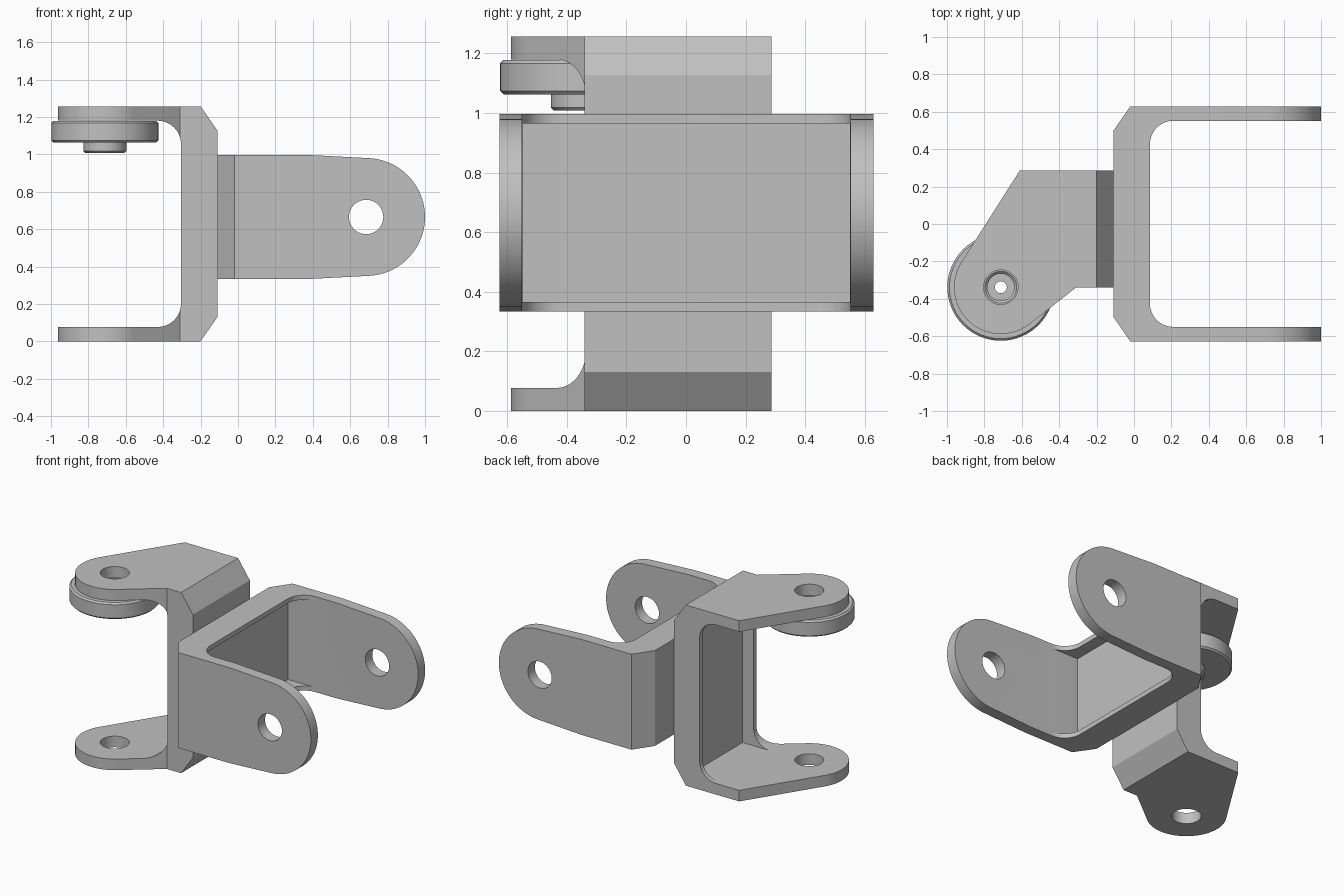
import bpy, bmesh
from math import sin, cos, pi, atan2, acos, hypot, radians

cube = bpy.data.objects.get("Cube")
if cube:
    bpy.data.objects.remove(cube, do_unlink=True)

GREY = (0.53, 0.53, 0.53, 1)
metal = bpy.data.materials.new("light_grey_metal")
metal.use_nodes = True
metal.diffuse_color = GREY
metal.node_tree.nodes["Principled BSDF"].inputs["Base Color"].default_value = GREY


def make_object(name, bm):
    bmesh.ops.recalc_face_normals(bm, faces=bm.faces)
    mesh = bpy.data.meshes.new(name)
    bm.to_mesh(mesh)
    bm.free()
    mesh.materials.append(metal)
    obj = bpy.data.objects.new(name, mesh)
    bpy.context.collection.objects.link(obj)
    return obj


def prism(name, points, axis, lo, hi):
    """Extrude a flat outline along Y or Z."""
    place = (lambda u, v, w: (u, w, v)) if axis == "Y" else (lambda u, v, w: (u, v, w))
    bm = bmesh.new()
    low = [bm.verts.new(place(u, v, lo)) for u, v in points]
    high = [bm.verts.new(place(u, v, hi)) for u, v in points]
    bm.faces.new(low)
    bm.faces.new(high)
    for i in range(len(points)):
        j = (i + 1) % len(points)
        bm.faces.new((low[i], low[j], high[j], high[i]))
    return make_object(name, bm)


def select(obj):
    bpy.ops.object.select_all(action="DESELECT")
    obj.select_set(True)
    bpy.context.view_layer.objects.active = obj


def boolean(obj, cutter, operation):
    cutter.hide_render = True
    mod = obj.modifiers.new("cut", "BOOLEAN")
    mod.operation, mod.object, mod.solver = operation, cutter, "EXACT"
    select(obj)
    bpy.ops.object.modifier_apply(modifier=mod.name)
    bpy.data.objects.remove(cutter, do_unlink=True)


def smooth(obj):
    select(obj)
    bpy.ops.object.shade_smooth_by_angle(angle=radians(25))


def arc(centre, r, a0, a1, steps):
    return [(centre[0] + r * cos(a0 + (a1 - a0) * i / steps),
             centre[1] + r * sin(a0 + (a1 - a0) * i / steps)) for i in range(steps + 1)]


def rounded_tip(start, end, centre, r):
    """Counter-clockwise arc joined tangentially to the points start and end."""
    def tangent(p, side):
        dx, dy = p[0] - centre[0], p[1] - centre[1]
        return atan2(dy, dx) + side * acos(r / hypot(dx, dy))
    a0, a1 = tangent(start, 1), tangent(end, -1)
    while a1 < a0:
        a1 += 2 * pi
    while a1 - a0 > 2 * pi:
        a1 -= 2 * pi
    return [start] + arc(centre, r, a0, a1, 48) + [end]


BACK, WEB, RECESS, WALL, FILLET, RIM = -0.11, 0.195, 0.11, 0.077, 0.125, 0.032


def channel(side, lo, hi):
    """U-shaped section with chamfered outer and filleted inner corners."""
    r, far = FILLET, 1.4
    inner = ([(far, lo + WALL)]
             + arc((WEB + r, lo + WALL + r), r, -pi / 2, -pi, 12)
             + arc((WEB + r, hi - WALL - r), r, pi, pi / 2, 12)
             + [(far, hi - WALL)])
    outer = [(far, hi), (0.09, hi), (0, hi - 0.13), (0, lo + 0.13), (0.09, lo), (far, lo)]
    return [(BACK + side * x, y) for x, y in inner + outer]


def bracket(name, side, axis, span, outline, width, hole):
    """Channel trimmed to the ear outline, with a recessed web and ear holes."""
    lo, hi = span
    other = "Z" if axis == "Y" else "Y"
    body = prism(name, channel(side, lo, hi), axis, -2, 2)
    boolean(body, prism("trim", outline, other, -1.5, 2.5), "INTERSECT")
    # Recess of the inner web face, leaving a filleted rim along both edges
    x0, x1 = BACK + side * RECESS, BACK + side * (WEB + FILLET + 0.02)
    a, b = lo + WALL + 0.001, hi - WALL - 0.001
    box = [(x0, a), (x1, a), (x1, b), (x0, b)]
    boolean(body, prism("recess", box, axis, width[0] + RIM, width[1] - RIM), "DIFFERENCE")
    # Pivot hole through both ears
    ring = arc(hole, 0.092, 0, 2 * pi, 40)[:-1]
    boolean(body, prism("bore", ring, other, -1.5, 2.5), "DIFFERENCE")
    smooth(body)
    return body


# Upright bracket with horizontal ears
pivot = (-0.712, -0.338)
front, back = -0.34, 0.287
outline = ([(0.2, front), (0.2, back)]
           + rounded_tip((-0.61, back), (-0.31, front), pivot, 0.25))
bracket("upright_bracket", -1, "Y", (0, 1.257), outline, (front, back), pivot)

# Crosswise bracket with vertical ears
low, high = 0.333, 0.997
eye = (0.685, 0.665)
outline = ([(-0.4, high), (-0.4, low)]
           + rounded_tip((0.37, low), (0.37, high), eye, 0.315))
bracket("crosswise_bracket", 1, "Z", (-0.627, 0.629), outline, (low, high), eye)

# Round bushing under the upper ear: flanged disc, hub and stepped bore
section = [(0.032, 1.008), (0.105, 1.008), (0.115, 1.018), (0.115, 1.063),
           (0.275, 1.063), (0.286, 1.074), (0.286, 1.167), (0.275, 1.178),
           (0.085, 1.178), (0.072, 1.165), (0.072, 1.03), (0.032, 1.03)]
bm = bmesh.new()
verts = [bm.verts.new((pivot[0] + r, pivot[1], z)) for r, z in section]
edges = [bm.edges.new((verts[i - 1], verts[i])) for i in range(len(verts))]
bmesh.ops.spin(bm, geom=verts + edges, cent=(*pivot, 0), axis=(0, 0, 1),
               angle=2 * pi, steps=64)
bmesh.ops.remove_doubles(bm, verts=bm.verts, dist=0.0005)
smooth(make_object("pivot_bushing", bm))
